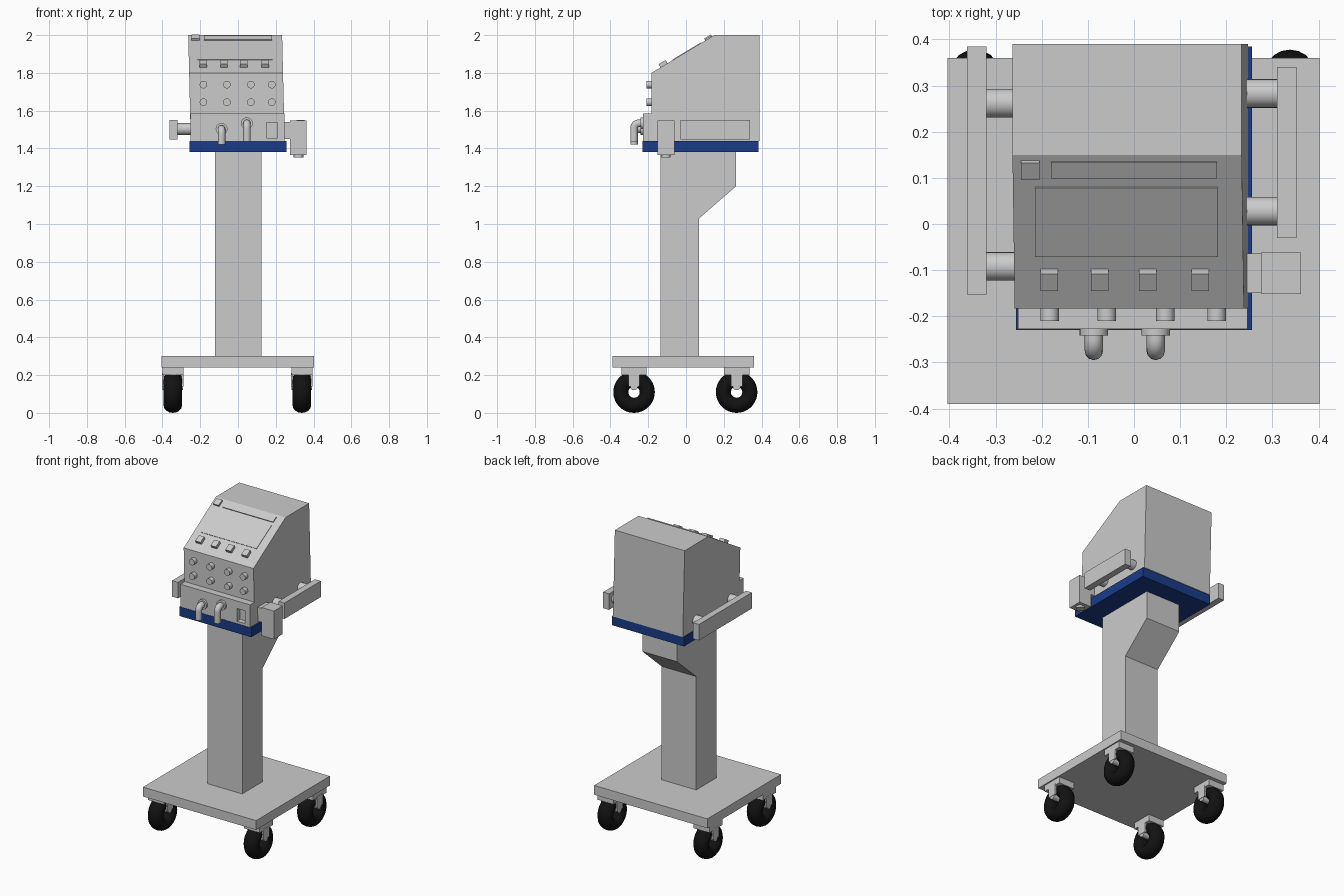
import bpy, bmesh, math
from mathutils import Matrix, Vector

if "Cube" in bpy.data.objects:
    bpy.data.objects.remove(bpy.data.objects["Cube"])


def material(name, rgb):
    m = bpy.data.materials.new(name)
    m.diffuse_color = (*rgb, 1)
    m.use_nodes = True
    m.node_tree.nodes["Principled BSDF"].inputs["Base Color"].default_value = m.diffuse_color
    return m


BLUE = material("tray_blue", (0.01, 0.045, 0.25))
BLACK = material("tyre_black", (0.006, 0.006, 0.006))


def finish(name, bm, mat=None, smooth=False):
    bmesh.ops.recalc_face_normals(bm, faces=bm.faces)
    me = bpy.data.meshes.new(name)
    bm.to_mesh(me)
    bm.free()
    ob = bpy.data.objects.new(name, me)
    bpy.context.collection.objects.link(ob)
    if mat:
        me.materials.append(mat)
    if smooth:
        bpy.ops.object.select_all(action='DESELECT')
        ob.select_set(True)
        bpy.context.view_layer.objects.active = ob
        bpy.ops.object.shade_smooth_by_angle(angle=math.radians(40))
    return ob


def box(name, x, y, z, mat=None):
    """Box from (min, max) ranges."""
    bm = bmesh.new()
    bmesh.ops.create_cube(bm, size=1)
    for v in bm.verts:
        v.co = [(r[0] + r[1]) / 2 + c * (r[1] - r[0]) for r, c in zip((x, y, z), v.co)]
    return finish(name, bm, mat)


def rod(name, a, b, r, segs=24):
    """Cylinder between two points."""
    a, b = Vector(a), Vector(b)
    d = b - a
    bm = bmesh.new()
    rot = d.to_track_quat('Z', 'Y').to_matrix().to_4x4()
    bmesh.ops.create_cone(bm, cap_ends=True, segments=segs, radius1=r, radius2=r, depth=d.length,
                          matrix=Matrix.Translation((a + b) / 2) @ rot)
    return finish(name, bm, smooth=True)


def prism(name, profile, x0, x1, shear=None):
    """Extrude a (y, z) profile along x; shear = (z start, slope) leans it sideways."""
    bm = bmesh.new()
    f = bm.faces.new([bm.verts.new((x0, y, z)) for y, z in profile])
    ext = bmesh.ops.extrude_face_region(bm, geom=[f])
    bmesh.ops.translate(bm, vec=(x1 - x0, 0, 0),
                        verts=[g for g in ext["geom"] if isinstance(g, bmesh.types.BMVert)])
    if shear:
        for v in bm.verts:
            v.co.x -= (v.co.z - shear[0]) * shear[1]
    return finish(name, bm)


SLOPE = math.atan2(0.2, 0.333)


def slope_box(name, x0, x1, y0, y1, h):
    """Raised pad lying on the sloped console face."""
    ym = (y0 + y1) / 2
    zm = 1.8 + (ym + 0.183) * math.tan(SLOPE)
    bm = bmesh.new()
    bmesh.ops.create_cube(bm, size=1)
    m = (Matrix.Translation(((x0 + x1) / 2, ym, zm)) @ Matrix.Rotation(SLOPE, 4, 'X')
         @ Matrix.Diagonal((x1 - x0, (y1 - y0) / math.cos(SLOPE), 2 * h, 1)))
    bm.transform(m)
    return finish(name, bm)


def tyre(name, x, y, z):
    """Ring with oval section, turned about the x axis."""
    bm = bmesh.new()
    n, k = 36, 16
    rings = []
    for i in range(n):
        a = math.tau * i / n
        ring = []
        for j in range(k):
            b = math.tau * j / k
            r = 0.07 + 0.04 * math.cos(b)
            ring.append(bm.verts.new((x + 0.049 * math.sin(b), y + r * math.cos(a), z + r * math.sin(a))))
        rings.append(ring)
    for i in range(n):
        p, q = rings[i], rings[(i + 1) % n]
        for j in range(k):
            bm.faces.new((p[j], p[(j + 1) % k], q[(j + 1) % k], q[j]))
    finish(name, bm, BLACK, True)


def elbow(name, x, z, z_end):
    """Hose connector: flange, then a pipe bending downward."""
    rod(name + "_flange", (x, -0.225, z), (x, -0.242, z), 0.031)
    bend = 0.025
    path = [(x, -0.225, z)]
    for i in range(9):
        t = math.pi / 2 * i / 8
        path.append((x, -0.25 - bend * math.sin(t), z - bend + bend * math.cos(t)))
    path.append((x, -0.275, z_end))
    cu = bpy.data.curves.new(name, 'CURVE')
    cu.dimensions = '3D'
    cu.bevel_depth = 0.02
    cu.bevel_resolution = 4
    cu.use_fill_caps = True
    sp = cu.splines.new('POLY')
    sp.points.add(len(path) - 1)
    for p, c in zip(sp.points, path):
        p.co = (*c, 1)
    ob = bpy.data.objects.new(name, cu)
    bpy.context.collection.objects.link(ob)


# Base plate and pedestal column with rear bracket
box("base_plate", (-0.404, 0.402), (-0.39, 0.36), (0.24, 0.30))
prism("column", [(-0.135, 0.30), (0.07, 0.30), (0.07, 1.03), (0.265, 1.20),
                 (0.265, 1.385), (-0.135, 1.385)], -0.122, 0.125)

# Casters
for side, x in (("left", -0.345), ("right", 0.338)):
    for end, y in (("front", -0.275), ("rear", 0.268)):
        n = f"{side}_{end}_caster"
        tyre(n + "_tyre", x, y, 0.11)
        box(n + "_cap", (x - 0.056, x + 0.056), (y - 0.067, y + 0.067), (0.20, 0.24))
        for tag, s in (("inner", -1), ("outer", 1)):
            xs = sorted((x + s * 0.046, x + s * 0.057))
            box(f"{n}_{tag}_fork", xs, (y - 0.03, y + 0.03), (0.14, 0.21))
        rod(n + "_axle", (x - 0.055, y, 0.14), (x + 0.055, y, 0.14), 0.02)

# Tray and console body
box("tray", (-0.256, 0.256), (-0.23, 0.385), (1.38, 1.44), BLUE)
prism("console_body", [(-0.183, 1.44), (0.39, 1.44), (0.39, 2.0), (0.15, 2.0), (-0.183, 1.8)],
      -0.25, 0.247, (1.44, 0.024))
lower = box("lower_panel", (-0.251, 0.246), (-0.228, -0.18), (1.44, 1.585))

# Socket recess in the lower panel
cutter = box("socket_cutter", (0.152, 0.21), (-0.3, -0.195), (1.455, 1.537))
cutter.hide_render = True
cutter.hide_set(True)
cut = lower.modifiers.new("socket", 'BOOLEAN')
cut.operation = 'DIFFERENCE'
cut.solver = 'EXACT'
cut.object = cutter

# Sloped face: screen, indicator, strip and buttons
slope_box("screen", -0.215, 0.182, -0.07, 0.08, 0.003)
slope_box("indicator", -0.245, -0.205, 0.102, 0.138, 0.012)
slope_box("display_strip", -0.18, 0.18, 0.102, 0.136, 0.006)
for i, x in enumerate((-0.184, -0.074, 0.03, 0.144)):
    slope_box(f"button_{i + 1}", x - 0.019, x + 0.019, -0.135, -0.098, 0.02)

# Control knobs, two rows of four
for row, z in enumerate((1.645, 1.738)):
    for i, x in enumerate((-0.183, -0.059, 0.068, 0.179)):
        rod(f"knob_{row + 1}_{i + 1}", (x, -0.175, z), (x, -0.21, z), 0.02)

# Hose connectors
elbow("left_elbow", -0.087, 1.503, 1.422)
elbow("right_elbow", 0.047, 1.533, 1.437)

# Side rails on pegs
for side, xa, xs, ys, pegs in (("left", -0.24, (-0.362, -0.32), (-0.153, 0.385), (-0.092, 0.262)),
                               ("right", 0.235, (0.31, 0.352), (-0.03, 0.34), (0.028, 0.283))):
    box(side + "_rail", xs, ys, (1.447, 1.55))
    for i, y in enumerate(pegs):
        rod(f"{side}_rail_peg_{i + 1}", (xa, y, 1.503), (sum(xs) / 2, y, 1.503), 0.031)

# Side module with outlet underneath
box("side_module", (0.275, 0.362), (-0.152, -0.062), (1.365, 1.547))
box("side_module_neck", (0.235, 0.28), (-0.15, -0.064), (1.45, 1.54))
rod("side_module_outlet", (0.32, -0.107, 1.38), (0.32, -0.107, 1.353), 0.026)
